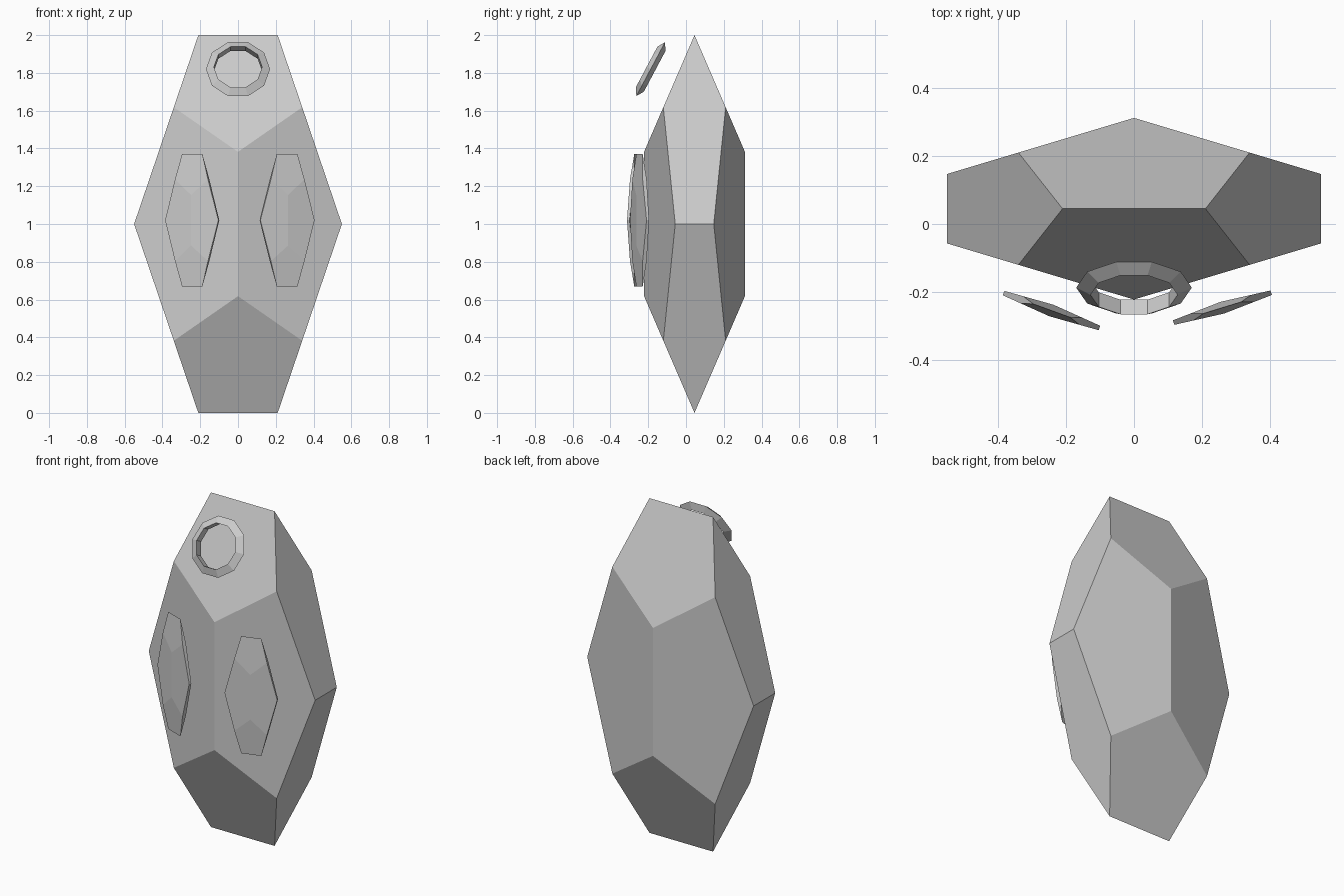
import bpy, bmesh
from math import radians, sqrt

if "Cube" in bpy.data.objects:
    bpy.data.objects.remove(bpy.data.objects["Cube"])

PHI = (1 + sqrt(5)) / 2


def dodecahedron(name, half, location, turn=0):
    """Stretched dodecahedron with the given half extents, turned about z."""
    pts = []
    for a in (-1, 1):
        for b in (-1, 1):
            pts += [(a, b, c) for c in (-1, 1)]
            pts += [(0, a * PHI, b / PHI), (a / PHI, 0, b * PHI), (a * PHI, b / PHI, 0)]
    bm = bmesh.new()
    for p in pts:
        bm.verts.new(p)
    bmesh.ops.convex_hull(bm, input=bm.verts[:])
    # merge the hull triangles into pentagons
    bmesh.ops.dissolve_limit(bm, angle_limit=radians(2), verts=bm.verts[:], edges=bm.edges[:])
    bmesh.ops.scale(bm, vec=[h / PHI for h in half], verts=bm.verts[:])
    bmesh.ops.recalc_face_normals(bm, faces=bm.faces[:])
    mesh = bpy.data.meshes.new(name)
    bm.to_mesh(mesh)
    bm.free()
    obj = bpy.data.objects.new(name, mesh)
    bpy.context.collection.objects.link(obj)
    obj.location = location
    obj.rotation_euler.z = radians(turn)
    return obj


# Main body
dodecahedron("body", (0.55, 0.267, 1.0), (0, 0.045, 1.0))

# Two thin floating plates in front, angled outwards
for side, x, y, turn in (("left", -0.2425, -0.2545, -20), ("right", 0.26, -0.246, 17)):
    dodecahedron(f"{side}_plate", (0.15, 0.018, 0.35), (x, y, 1.02), turn)

# Tilted ring near the top, with a triangular cross-section
bpy.ops.mesh.primitive_torus_add(major_segments=10, minor_segments=3,
                                 major_radius=0.142, minor_radius=0.028,
                                 location=(0, -0.187, 1.82),
                                 rotation=(radians(62), 0, 0))
bpy.context.object.name = "ring"
